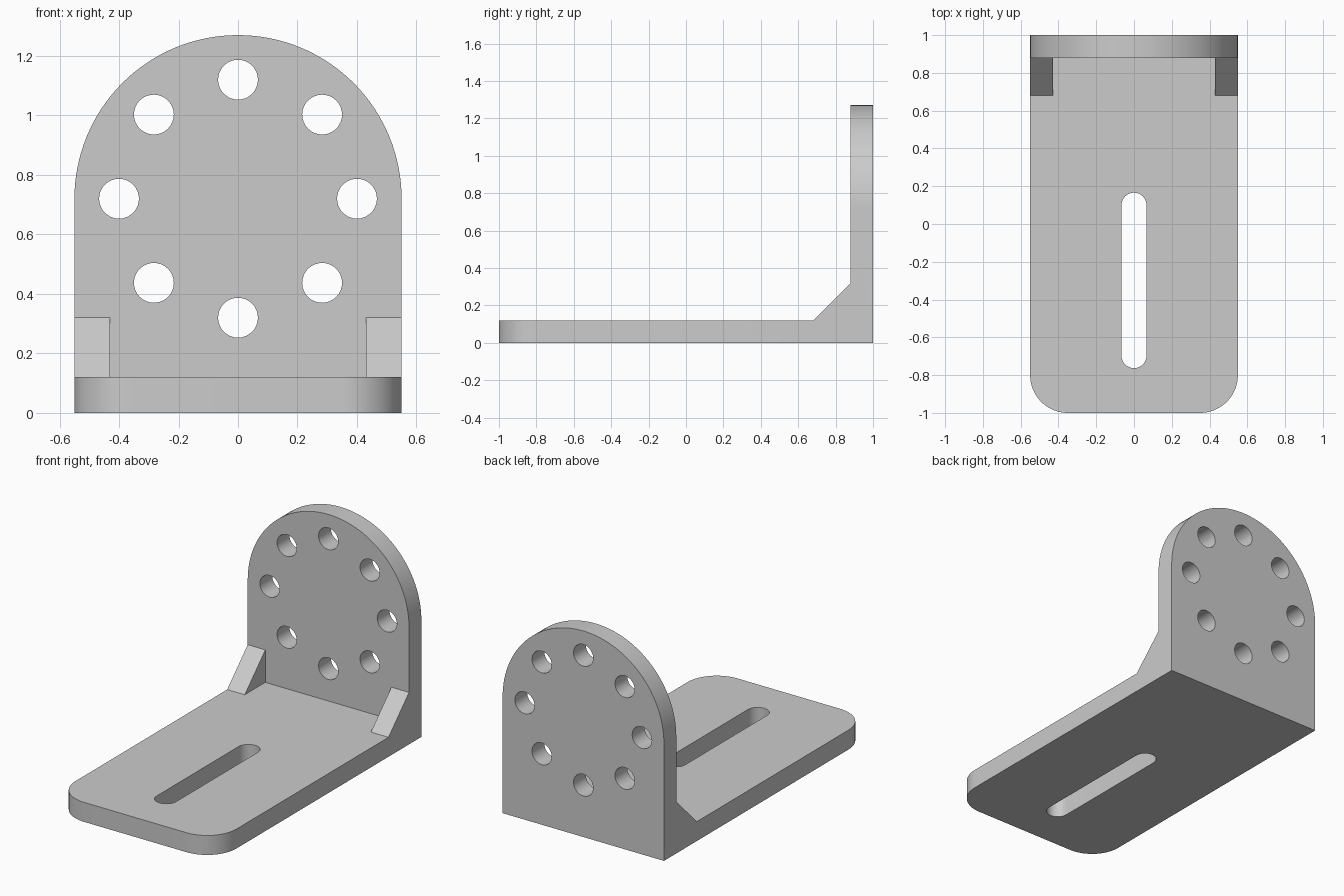
import bpy, bmesh
from math import cos, sin, pi, radians

if "Cube" in bpy.data.objects:
    bpy.data.objects.remove(bpy.data.objects["Cube"])

W, T = 0.55, 0.12              # half width, plate thickness
RING_Z, RING_R, HOLE_R = 0.72, 0.40, 0.067


def arc(cx, cy, r, a0, a1, n):
    return [(cx + r * cos(radians(a0 + (a1 - a0) * i / n)),
             cy + r * sin(radians(a0 + (a1 - a0) * i / n))) for i in range(n + 1)]


def prism(name, pts, place, lo, hi):
    """Extrude a 2D outline from lo to hi; place(u, v, w) maps it to 3D."""
    bm = bmesh.new()
    rings = [[bm.verts.new(place(u, v, w)) for u, v in pts] for w in (lo, hi)]
    bm.faces.new(rings[0])
    bm.faces.new(rings[1])
    n = len(pts)
    for i in range(n):
        j = (i + 1) % n
        bm.faces.new((rings[0][i], rings[0][j], rings[1][j], rings[1][i]))
    bmesh.ops.recalc_face_normals(bm, faces=bm.faces)
    me = bpy.data.meshes.new(name)
    bm.to_mesh(me)
    bm.free()
    ob = bpy.data.objects.new(name, me)
    bpy.context.collection.objects.link(ob)
    return ob


def combine(target, other, operation):
    mod = target.modifiers.new(operation.title(), 'BOOLEAN')
    mod.operation, mod.solver, mod.object = operation, 'EXACT', other
    bpy.context.view_layer.objects.active = target
    bpy.ops.object.modifier_apply(modifier=mod.name)
    bpy.data.objects.remove(other)


flat = lambda u, v, w: (u, v, w)       # outline in XY
upright = lambda u, v, w: (u, w, v)    # outline in XZ
side = lambda u, v, w: (w, u, v)       # outline in YZ

# Base plate with rounded front corners
base_pts = [(W, 1), (-W, 1)] + arc(-W + 0.2, -0.8, 0.2, 180, 270, 16) \
    + arc(W - 0.2, -0.8, 0.2, 270, 360, 16)
bracket = prism("angle_bracket", base_pts, flat, 0, T)

# Upright plate with round top
back_pts = [(-W, 0), (W, 0)] + arc(0, RING_Z, W, 0, 180, 64)
combine(bracket, prism("back_plate", back_pts, upright, 1 - T, 1), 'UNION')

# Corner gussets, sunk into both plates
gusset_pts = [(0.68, 0.06), (0.95, 0.06), (0.95, 0.32), (0.88, 0.32), (0.68, 0.12)]
for lo, hi in ((-W, -W + T), (W - T, W)):
    combine(bracket, prism("gusset", gusset_pts, side, lo, hi), 'UNION')

# Long slot in the base
slot_pts = arc(0, 0.10, 0.066, 0, 180, 16) + arc(0, -0.697, 0.066, 180, 360, 16)
combine(bracket, prism("slot_cutter", slot_pts, flat, -0.1, 0.3), 'DIFFERENCE')

# Ring of eight holes in the upright
for k in range(8):
    a = k * pi / 4
    hole_pts = arc(RING_R * cos(a), RING_Z + RING_R * sin(a), HOLE_R, 0, 360, 32)[:-1]
    combine(bracket, prism("hole_cutter", hole_pts, upright, 0.8, 1.1), 'DIFFERENCE')

# Smooth curved walls, crisp edges
bpy.ops.object.select_all(action='DESELECT')
bracket.select_set(True)
bpy.context.view_layer.objects.active = bracket
bpy.ops.object.shade_smooth_by_angle(angle=radians(30))
